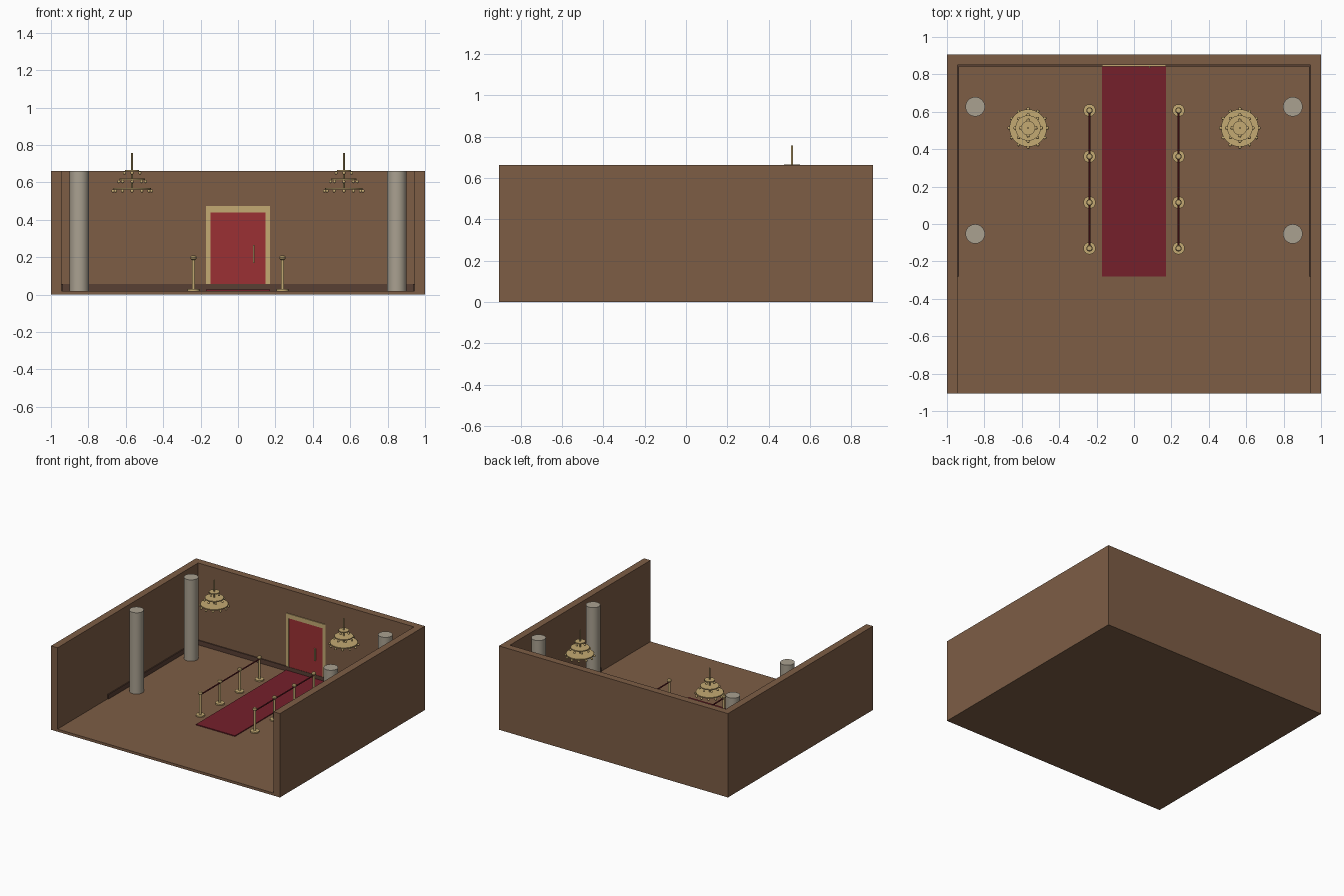
import bpy, bmesh, math

if "Cube" in bpy.data.objects:
    bpy.data.objects.remove(bpy.data.objects["Cube"])


def material(name, rgb):
    m = bpy.data.materials.new(name)
    m.diffuse_color = (*rgb, 1)
    m.use_nodes = True
    m.node_tree.nodes["Principled BSDF"].inputs["Base Color"].default_value = m.diffuse_color
    return m


BROWN = material("brown", (0.205, 0.11, 0.06))
DARK = material("dark brown", (0.098, 0.05, 0.034))
CARPET = material("carpet red", (0.178, 0.014, 0.024))
DOOR = material("door red", (0.33, 0.03, 0.034))
GOLD = material("gold", (0.55, 0.40, 0.17))
STONE = material("stone grey", (0.40, 0.355, 0.28))
ROPE = material("rope red", (0.13, 0.012, 0.018))


def finish(name, bm, mat, smooth=False):
    bmesh.ops.recalc_face_normals(bm, faces=bm.faces)
    me = bpy.data.meshes.new(name)
    bm.to_mesh(me)
    bm.free()
    me.materials.append(mat)
    ob = bpy.data.objects.new(name, me)
    bpy.context.collection.objects.link(ob)
    if smooth:
        bpy.ops.object.select_all(action='DESELECT')
        bpy.context.view_layer.objects.active = ob
        ob.select_set(True)
        bpy.ops.object.shade_smooth_by_angle(angle=math.radians(35))
    return ob


def prism(name, outline, z0, z1, mat):
    """Extrude a flat outline upward."""
    bm = bmesh.new()
    face = bm.faces.new([bm.verts.new((x, y, z0)) for x, y in outline])
    ext = bmesh.ops.extrude_face_region(bm, geom=[face])
    for v in ext["geom"]:
        if isinstance(v, bmesh.types.BMVert):
            v.co.z = z1
    return finish(name, bm, mat)


def box(name, x0, x1, y0, y1, z0, z1, mat):
    return prism(name, [(x0, y0), (x1, y0), (x1, y1), (x0, y1)], z0, z1, mat)


def lathe(name, profile, x, y, mat, sides=24):
    """Spin a radius/height profile around a vertical axis."""
    bm = bmesh.new()
    verts = [bm.verts.new((x + r, y, z)) for r, z in profile]
    edges = [bm.edges.new(p) for p in zip(verts, verts[1:])]
    bmesh.ops.spin(bm, geom=verts + edges, cent=(x, y, 0), axis=(0, 0, 1),
                   angle=math.tau, steps=sides)
    bmesh.ops.remove_doubles(bm, verts=bm.verts, dist=1e-5)
    return finish(name, bm, mat, True)


def u_outline(x_out, x_in, y_front, y_in, y_out):
    return [(-x_out, y_front), (-x_in, y_front), (-x_in, y_in), (x_in, y_in),
            (x_in, y_front), (x_out, y_front), (x_out, y_out), (-x_out, y_out)]


FLOOR = 0.02

# Room shell
box("floor", -1, 1, -0.905, 0.905, 0, FLOOR, BROWN)
prism("walls", u_outline(1, 0.943, -0.905, 0.849, 0.905), FLOOR, 0.662, BROWN)
prism("baseboard", u_outline(0.943, 0.935, -0.28, 0.841, 0.849), FLOOR, 0.056, DARK)

# Carpet, door, frame and handle
box("carpet", -0.17, 0.17, -0.28, 0.845, FLOOR, 0.027, CARPET)
box("door", -0.147, 0.147, 0.844, 0.849, FLOOR, 0.44, DOOR)
prism_y = 0.843
for s, side in ((-1, "left"), (1, "right")):
    a, b = sorted((s * 0.147, s * 0.172))
    box("door_frame_" + side, a, b, prism_y, 0.849, FLOOR, 0.44, GOLD)
box("door_frame_top", -0.172, 0.172, prism_y, 0.849, 0.44, 0.475, GOLD)
box("door_handle", 0.079, 0.089, 0.833, 0.8445, 0.17, 0.265, GOLD)

POSTS = [0.607, 0.361, 0.115, -0.13]

for s in (-1, 1):
    # Columns
    for y in (0.627, -0.053):
        lathe("column", [(0, FLOOR), (0.052, FLOOR), (0.052, 0.662), (0, 0.662)],
              s * 0.849, y, STONE, 32)

    # Barrier posts with round bases and knobs
    for y in POSTS:
        lathe("barrier_post",
              [(0, FLOOR), (0.033, FLOOR), (0.033, 0.03), (0.009, 0.031),
               (0.009, 0.186), (0.015, 0.19), (0.017, 0.198), (0.013, 0.207),
               (0, 0.21)], s * 0.238, y, GOLD, 16)

    # Barrier ropes
    for y0, y1 in zip(POSTS, POSTS[1:]):
        cu = bpy.data.curves.new("barrier_rope", 'CURVE')
        cu.dimensions = '3D'
        cu.bevel_depth = 0.005
        cu.bevel_resolution = 2
        sp = cu.splines.new('POLY')
        sp.points.add(1)
        sp.points[0].co = (s * 0.238, y0, 0.184, 1)
        sp.points[1].co = (s * 0.238, y1, 0.184, 1)
        cu.materials.append(ROPE)
        bpy.context.collection.objects.link(bpy.data.objects.new("barrier_rope", cu))

    # Chandelier: rod, three tiers and small hanging bulbs
    cx, cy = s * 0.566, 0.513
    lathe("chandelier_rod", [(0, 0.55), (0.005, 0.55), (0.005, 0.757), (0, 0.757)],
          cx, cy, GOLD, 12)
    bulbs = bmesh.new()
    for r, z, n in ((0.038, 0.662, 4), (0.068, 0.616, 8), (0.1, 0.566, 12)):
        lathe("chandelier_tier", [(0, z - 0.004), (r, z - 0.004), (r, z + 0.004),
                                  (0, z + 0.004)], cx, cy, GOLD, 32)
        for i in range(n):
            a = math.tau * i / n
            new = bmesh.ops.create_uvsphere(bulbs, u_segments=10, v_segments=6,
                                            radius=0.009)
            bmesh.ops.translate(bulbs, verts=new["verts"],
                                vec=(cx + (r + 0.003) * math.cos(a),
                                     cy + (r + 0.003) * math.sin(a), z - 0.012))
    finish("chandelier_bulbs", bulbs, GOLD, True)
